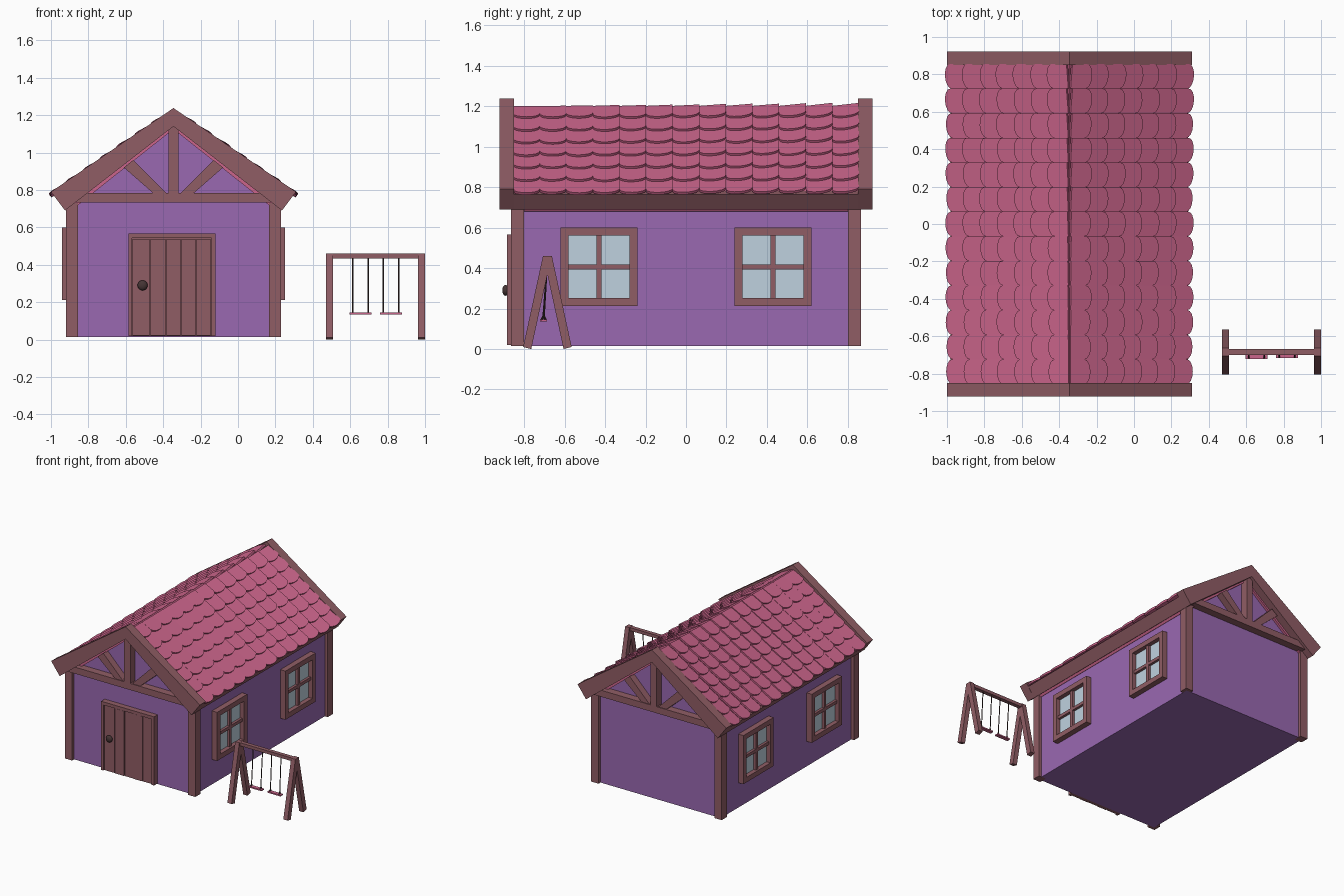
import bpy, bmesh, math, random
from mathutils import Vector, Matrix

if "Cube" in bpy.data.objects:
    bpy.data.objects.remove(bpy.data.objects["Cube"])

random.seed(4)


def material(name, rgb):
    m = bpy.data.materials.new(name)
    m.diffuse_color = (*rgb, 1)
    m.use_nodes = True
    m.node_tree.nodes["Principled BSDF"].inputs["Base Color"].default_value = m.diffuse_color
    return m


PURPLE = material("purple", (0.32, 0.14, 0.44))
WOOD = material("wood", (0.28, 0.11, 0.13))
PINK = material("pink", (0.60, 0.13, 0.26))
GLASS = material("glass", (0.52, 0.64, 0.74))
DARK = material("dark", (0.06, 0.035, 0.035))
HOUSE = (-0.345, 0, 0)
SWING = (0.735, -0.685, 0)


def finish(name, bm, mat, origin, mirror=""):
    bmesh.ops.recalc_face_normals(bm, faces=bm.faces)
    me = bpy.data.meshes.new(name)
    bm.to_mesh(me)
    bm.free()
    me.materials.append(mat)
    ob = bpy.data.objects.new(name, me)
    ob.location = origin
    bpy.context.collection.objects.link(ob)
    if mirror:
        mod = ob.modifiers.new("mirror", "MIRROR")
        mod.use_axis = ["x" in mirror, "y" in mirror, False]
        mod.use_mirror_merge = False
    return ob


def add_prism(bm, pts, t0, t1, place):
    rings = [[bm.verts.new(place(a, b, t)) for a, b in pts] for t in (t0, t1)]
    bm.faces.new(rings[0])
    bm.faces.new(rings[1][::-1])
    n = len(pts)
    for i in range(n):
        j = (i + 1) % n
        bm.faces.new((rings[0][i], rings[0][j], rings[1][j], rings[1][i]))


def prism(name, pts, t0, t1, mat, origin=HOUSE, axis="y", mirror=""):
    bm = bmesh.new()
    place = (lambda a, b, t: (a, t, b)) if axis == "y" else (lambda a, b, t: (t, a, b))
    add_prism(bm, pts, t0, t1, place)
    return finish(name, bm, mat, origin, mirror)


def box(name, x, y, z, mat, origin=HOUSE, mirror=""):
    return prism(name, [(x[0], z[0]), (x[1], z[0]), (x[1], z[1]), (x[0], z[1])],
                 y[0], y[1], mat, origin, "y", mirror)


def gable(half):
    """Mirror a half profile (listed without centre duplicates) about x = 0."""
    return half + [(-x, z) for x, z in reversed(half) if x > 0]


# Walls and corner posts
prism("walls", gable([(0, 1.13), (0.55, 0.70), (0.55, 0.015)]), -0.84, 0.84, PURPLE)
box("corner_posts", (0.51, 0.575), (0.80, 0.865), (0.015, 0.73), WOOD, mirror="xy")

# Roof deck, gable boards and eaves
prism("roof_deck", [(0, 1.19), (0.62, 0.765), (0.56, 0.68), (0, 1.125),
                    (-0.56, 0.68), (-0.62, 0.765)], -0.86, 0.86, PINK)
prism("gable_boards", [(0, 1.238), (0.655, 0.79), (0.58, 0.69), (0, 1.14),
                       (-0.58, 0.69), (-0.655, 0.79)], 0.85, 0.922, WOOD, mirror="y")
prism("eave_boards", [(0.635, 0.765), (0.58, 0.69), (0.55, 0.71), (0.60, 0.78)],
      -0.86, 0.86, WOOD, mirror="x")

# Timber truss on both gables
box("tie_beams", (-0.575, 0.575), (0.835, 0.90), (0.733, 0.785), WOOD, mirror="y")
box("king_posts", (-0.027, 0.027), (0.835, 0.90), (0.78, 1.17), WOOD, mirror="y")
prism("truss_struts", [(0.035, 0.78), (0.105, 0.78), (0.265, 0.92), (0.215, 0.96)],
      0.835, 0.895, WOOD, mirror="xy")

# Rounded roof tiles, 7 rows of 13, rolling more toward the back
slope = math.radians(34.5)
down = Vector((math.cos(slope), 0, -math.sin(slope)))
up = Vector((math.sin(slope), 0, math.cos(slope)))
bm = bmesh.new()
COLS, ROWS, PITCH = 13, 7, 0.11
width = 1.71 / COLS
for r in range(ROWS):
    for c in range(COLS):
        yc = -0.855 + (c + 0.5) * width
        end = (r + 1) * PITCH + 0.01 + random.uniform(-0.004, 0.004)
        start = max(0, end - 0.15)
        roll = 0.012 * c + random.uniform(-0.01, 0.01)
        hw = width * 0.5
        arc = [math.pi * k / 8 for k in range(9)]
        outline = [(-hw, start), (hw, start)]
        outline += [(hw * math.cos(a), end - 0.035 + 0.035 * math.sin(a)) for a in arc]

        def place(y, s, t):
            lift = 0.004 + 0.016 * (s - start) / (end - start) + t + roll * (y + hw)
            return Vector((0, yc + y, 1.193)) + down * s + up * lift

        add_prism(bm, outline, -0.007, 0.007, place)
finish("roof_tiles", bm, PINK, HOUSE, "x")

# Four windows
Y0, Y1, Z0, Z1, F = 0.24, 0.62, 0.213, 0.60, 0.04
box("window_glass", (0.54, 0.56), (Y0 + 0.01, Y1 - 0.01), (Z0 + 0.01, Z1 - 0.01), GLASS, mirror="xy")
for label, z in (("bottom", Z0), ("top", Z1 - F)):
    box("window_frame_" + label, (0.54, 0.595), (Y0, Y1), (z, z + F), WOOD, mirror="xy")
for label, y in (("inner", Y0), ("outer", Y1 - F)):
    box("window_frame_" + label, (0.54, 0.595), (y, y + F), (Z0 + F, Z1 - F), WOOD, mirror="xy")
box("window_crossbar", (0.54, 0.58), (Y0 + F, Y1 - F), (0.394, 0.419), WOOD, mirror="xy")
box("window_upright", (0.54, 0.58), (0.418, 0.442), (Z0 + F, Z1 - F), WOOD, mirror="xy")

# Front door: planks, frame and knob
box("door_back", (-0.23, 0.215), (-0.86, -0.835), (0.02, 0.55), WOOD)
box("door_lintel", (-0.24, 0.225), (-0.885, -0.84), (0.542, 0.567), WOOD)
box("door_jamb_left", (-0.24, -0.222), (-0.885, -0.84), (0.02, 0.542), WOOD)
box("door_jamb_right", (0.203, 0.225), (-0.885, -0.84), (0.02, 0.542), WOOD)
for i, (a, b) in enumerate([(-0.218, -0.128), (-0.123, -0.042), (-0.037, 0.037),
                            (0.042, 0.118), (0.123, 0.199)]):
    box(f"door_plank_{i + 1}", (a, b), (-0.876 - 0.003 * (i % 2), -0.84), (0.022, 0.538), WOOD)
bm = bmesh.new()
bmesh.ops.create_uvsphere(bm, u_segments=16, v_segments=10, radius=0.027,
                          matrix=Matrix.Diagonal((1, 0.6, 1, 1)))
bmesh.ops.create_cone(bm, cap_ends=True, segments=12, radius1=0.012, radius2=0.012, depth=0.03,
                      matrix=Matrix.Translation((0, 0.015, 0)) @ Matrix.Rotation(math.pi / 2, 4, "X"))
knob = finish("door_knob", bm, DARK, (-0.51, -0.892, 0.29))
for p in knob.data.polygons:
    p.use_smooth = True

# Swing set: A-frame legs and top beam
prism("swing_legs", [(-0.022, 0.46), (0.02, 0.46), (-0.08, 0.0), (-0.12, 0.01)],
      0.228, 0.265, WOOD, SWING, "x", "xy")
box("swing_beam", (-0.255, 0.255), (-0.016, 0.016), (0.434, 0.459), WOOD, SWING)


# Ropes and seats
def rope(name, a, b):
    a, b = Vector(a), Vector(b)
    bm = bmesh.new()
    rot = (b - a).to_track_quat("Z", "Y").to_matrix().to_4x4()
    bmesh.ops.create_cone(bm, cap_ends=True, segments=8, radius1=0.0035, radius2=0.0035,
                          depth=(b - a).length, matrix=Matrix.Translation((a + b) / 2) @ rot)
    finish(name, bm, DARK, SWING)


for label, cx, cy in (("left", -0.08, -0.022), ("right", 0.083, -0.017)):
    box("swing_seat_" + label, (cx - 0.058, cx + 0.058), (cy - 0.015, cy + 0.015),
        (0.135, 0.145), PINK, SWING)
    for side, dx in (("left", -0.041), ("right", 0.041)):
        name = f"swing_rope_{label}_{side}"
        knot = (cx + dx, cy * 0.95, 0.165)
        rope(name, (cx + dx, 0, 0.44), knot)
        for k, dy in (("front", -0.012), ("back", 0.012)):
            rope(f"{name}_{k}", knot, (cx + dx, cy + dy, 0.14))
